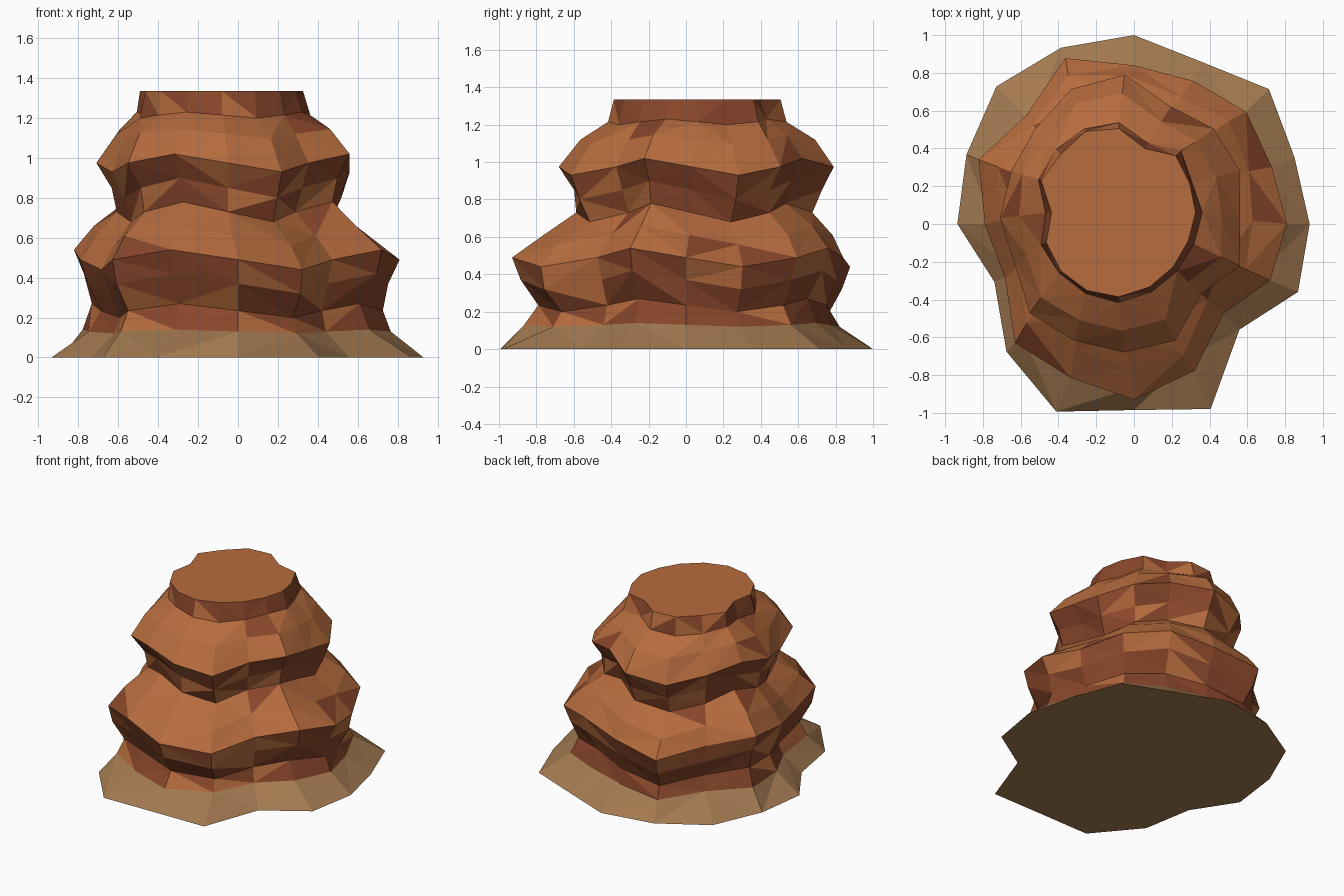
import bpy, bmesh, random
from math import sin, cos, tau

if "Cube" in bpy.data.objects:
    bpy.data.objects.remove(bpy.data.objects["Cube"])

random.seed(4)
N = 16

# Four key outlines: centre and radius every 22.5 degrees, counter-clockwise from +x
FOOT = ((0, 0), [.93, .92, 1.01, .93, 1.0, 1.01, 1.03, .96, .935, .80, .955, 1.075, .985, 1.06, .79, .94])
LOW = ((0, 0), [.81, .79, .84, .82, .84, .95, .81, .89, .79, .74, .89, .88, .93, .84, .67, .78])
HIGH = ((-.05, .03), [.61, .66, .67, .64, .76, .74, .67, .65, .66, .63, .71, .70, .71, .70, .57, .66])
TOP = ((-.08, .06), [.41, .41, .43, .37, .45, .47, .44, .45, .36, .42, .44, .45, .45, .43, .41, .40])

# Layers: outline A, outline B, mix, scale, height, wave of the strata, roughness
LAYERS = [
    (FOOT, FOOT, 0, 1.0, 0, 0, 0),
    (LOW, LOW, 0, .93, .13, .01, .025),
    (LOW, LOW, 0, .87, .235, .035, .035),
    (LOW, LOW, 0, .96, .37, .05, .035),
    (LOW, LOW, 0, 1.0, .49, .05, 0),
    (LOW, HIGH, .55, .97, .61, .05, .035),
    (HIGH, HIGH, 0, .86, .73, .05, .03),
    (HIGH, HIGH, 0, .90, .85, .05, .035),
    (HIGH, HIGH, 0, 1.0, .975, .045, 0),
    (HIGH, TOP, .42, 1.0, 1.12, .025, .035),
    (TOP, TOP, 0, 1.05, 1.215, .015, .03),
    (TOP, TOP, 0, .99, 1.335, 0, 0),
]
SAND, RED, ORANGE = 0, 1, 2
BANDS = [SAND, RED, RED, RED, ORANGE, ORANGE, RED, RED, ORANGE, ORANGE, RED]


def material(name, colour):
    m = bpy.data.materials.new(name)
    m.diffuse_color = (*colour, 1)
    m.use_nodes = True
    m.node_tree.nodes["Principled BSDF"].inputs["Base Color"].default_value = m.diffuse_color
    return m


def outline_point(outline, i, scale):
    (cx, cy), radii = outline
    a = tau * i / N
    return cx + radii[i] * scale * cos(a), cy + radii[i] * scale * sin(a)


# Rock stack: stacked rings with tilted strata
bm = bmesh.new()
rings = []
for a, b, mix, scale, z, wave, rough in LAYERS:
    ring = []
    for i in range(N):
        s = scale * (1 + random.uniform(-rough, rough))
        xa, ya = outline_point(a, i, s)
        xb, yb = outline_point(b, i, s)
        h = z - wave * sin(4 * tau * i / N)
        ring.append(bm.verts.new((xa + (xb - xa) * mix, ya + (yb - ya) * mix, h)))
    rings.append(ring)

# Faceted bands between the rings, each quad split along a random diagonal
for lower, upper, band in zip(rings, rings[1:], BANDS):
    for i in range(N):
        j = (i + 1) % N
        p, q, r, s = lower[i], lower[j], upper[j], upper[i]
        tris = ((p, q, r), (p, r, s)) if random.random() < .5 else ((p, q, s), (q, r, s))
        # some facets of the strata take the neighbouring rock colour
        chance = {SAND: 0, RED: .3, ORANGE: .08}[band]
        for t in tris:
            swap = random.random() < chance
            bm.faces.new(t).material_index = RED + ORANGE - band if swap else band

# Flat cap and underside
bm.faces.new(rings[-1]).material_index = ORANGE
bm.faces.new(rings[0][::-1]).material_index = SAND

mesh = bpy.data.meshes.new("layered_rock")
bm.to_mesh(mesh)
bm.free()
mesh.materials.append(material("sand", (.37, .195, .082)))
mesh.materials.append(material("red_rock", (.25, .062, .024)))
mesh.materials.append(material("orange_rock", (.47, .15, .048)))
rock = bpy.data.objects.new("layered_rock", mesh)
bpy.context.collection.objects.link(rock)
